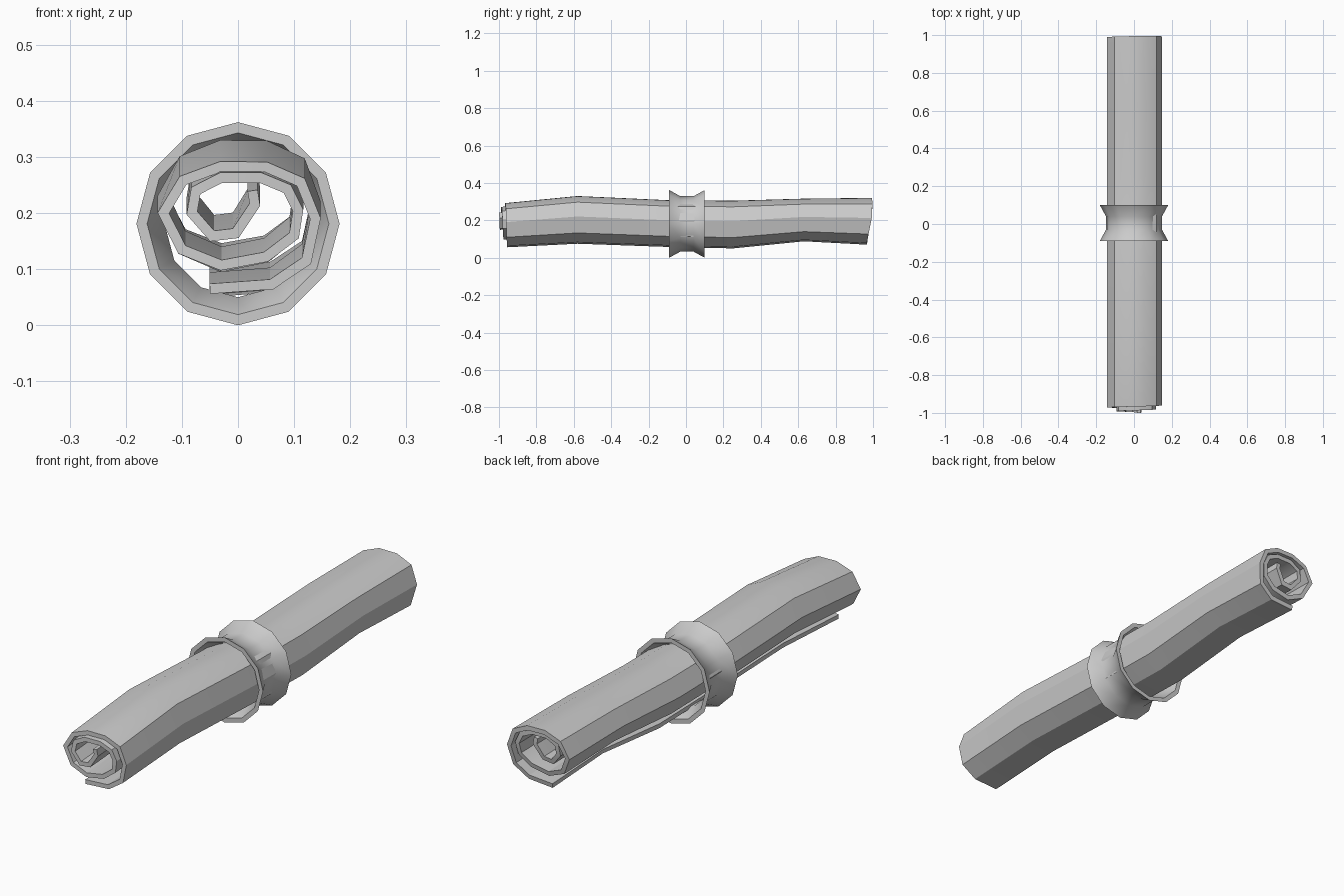
import bpy, bmesh, math
from mathutils import Vector

if "Cube" in bpy.data.objects:
    bpy.data.objects.remove(bpy.data.objects["Cube"])

mat = bpy.data.materials.new("plain grey")
mat.diffuse_color = (0.6, 0.6, 0.6, 1)
mat.use_nodes = True
mat.node_tree.nodes["Principled BSDF"].inputs["Base Color"].default_value = mat.diffuse_color


def make_object(name, rings, closed_loop, angle):
    """Skin a list of equal closed sections; cap the ends unless looped."""
    bm = bmesh.new()
    vs = [[bm.verts.new(p) for p in ring] for ring in rings]
    n = len(rings[0])
    count = len(rings) if closed_loop else len(rings) - 1
    for i in range(count):
        a, b = vs[i], vs[(i + 1) % len(vs)]
        for j in range(n):
            k = (j + 1) % n
            bm.faces.new((a[j], a[k], b[k], b[j]))
    if not closed_loop:
        # end caps as quads between the two sides of the sheet
        for ring in (vs[0], vs[-1]):
            for j in range(n // 2 - 1):
                bm.faces.new((ring[j], ring[j + 1], ring[n - 2 - j], ring[n - 1 - j]))
    bmesh.ops.recalc_face_normals(bm, faces=bm.faces)
    me = bpy.data.meshes.new(name)
    bm.to_mesh(me)
    bm.free()
    ob = bpy.data.objects.new(name, me)
    bpy.context.collection.objects.link(ob)
    me.materials.append(mat)
    bpy.ops.object.select_all(action='DESELECT')
    ob.select_set(True)
    bpy.context.view_layer.objects.active = ob
    bpy.ops.object.shade_smooth_by_angle(angle=math.radians(angle))
    return ob


# Rolled sheet: spiral centre line (x, z), from the outer flap to the inner curl
spiral = [(-0.05, 0.065), (0.06, 0.073), (0.122, 0.115), (0.138, 0.19),
          (0.112, 0.255), (0.05, 0.282), (-0.03, 0.283), (-0.098, 0.258),
          (-0.133, 0.2), (-0.1, 0.135), (-0.03, 0.107), (0.05, 0.122),
          (0.1, 0.16), (0.107, 0.205), (0.088, 0.243), (0.04, 0.263),
          (-0.03, 0.263), (-0.075, 0.24), (-0.082, 0.2), (-0.046, 0.159),
          (-0.004, 0.164), (0.03, 0.215), (0.026, 0.24)]
half = 0.009
pts = [Vector(p) for p in spiral]
left, right = [], []
for i, p in enumerate(pts):
    d1 = (p - pts[i - 1]).normalized() if i else None
    d2 = (pts[i + 1] - p).normalized() if i < len(pts) - 1 else None
    d = ((d1 or d2) + (d2 or d1)).normalized()
    nrm = Vector((-d.y, d.x)) * half / max(0.7, d.dot(d1 or d2))
    t = i / (len(pts) - 1)
    left.append((p + nrm, t))
    right.append((p - nrm, t))
section = left + right[::-1]

# Stations along the roll: y, top height, bottom height
stations = [(-0.97, 0.292, 0.056), (-0.58, 0.33, 0.075), (-0.1, 0.308, 0.058),
            (0.25, 0.305, 0.05), (0.63, 0.316, 0.088), (0.98, 0.32, 0.07)]
rings = []
for s, (y, top, bottom) in enumerate(stations):
    ring = []
    for p, t in section:
        f = (p.y - 0.056) / (0.292 - 0.056)
        yy = y
        if s == 0:
            yy = -0.955 - 0.045 * t
        elif s == len(stations) - 1:
            yy = 0.967 + 0.035 * min(1, max(0, (p.y - 0.06) / 0.15)) - 0.03 * t
        ring.append((p.x, yy, bottom + f * (top - bottom)))
    rings.append(ring)
make_object("rolled_scroll", rings, False, 30)

# Flared twelve-sided band round the middle: profile of (y, radius)
profile = [(-0.09, 0.181), (-0.03, 0.148), (0.04, 0.148), (0.1, 0.181),
           (0.1, 0.162), (0.04, 0.131), (-0.03, 0.131), (-0.09, 0.162)]
rings = []
for i in range(12):
    a = 2 * math.pi * i / 12
    rings.append([(r * math.sin(a), y, 0.181 + r * math.cos(a)) for y, r in profile])
make_object("scroll_band", rings, True, 32)
